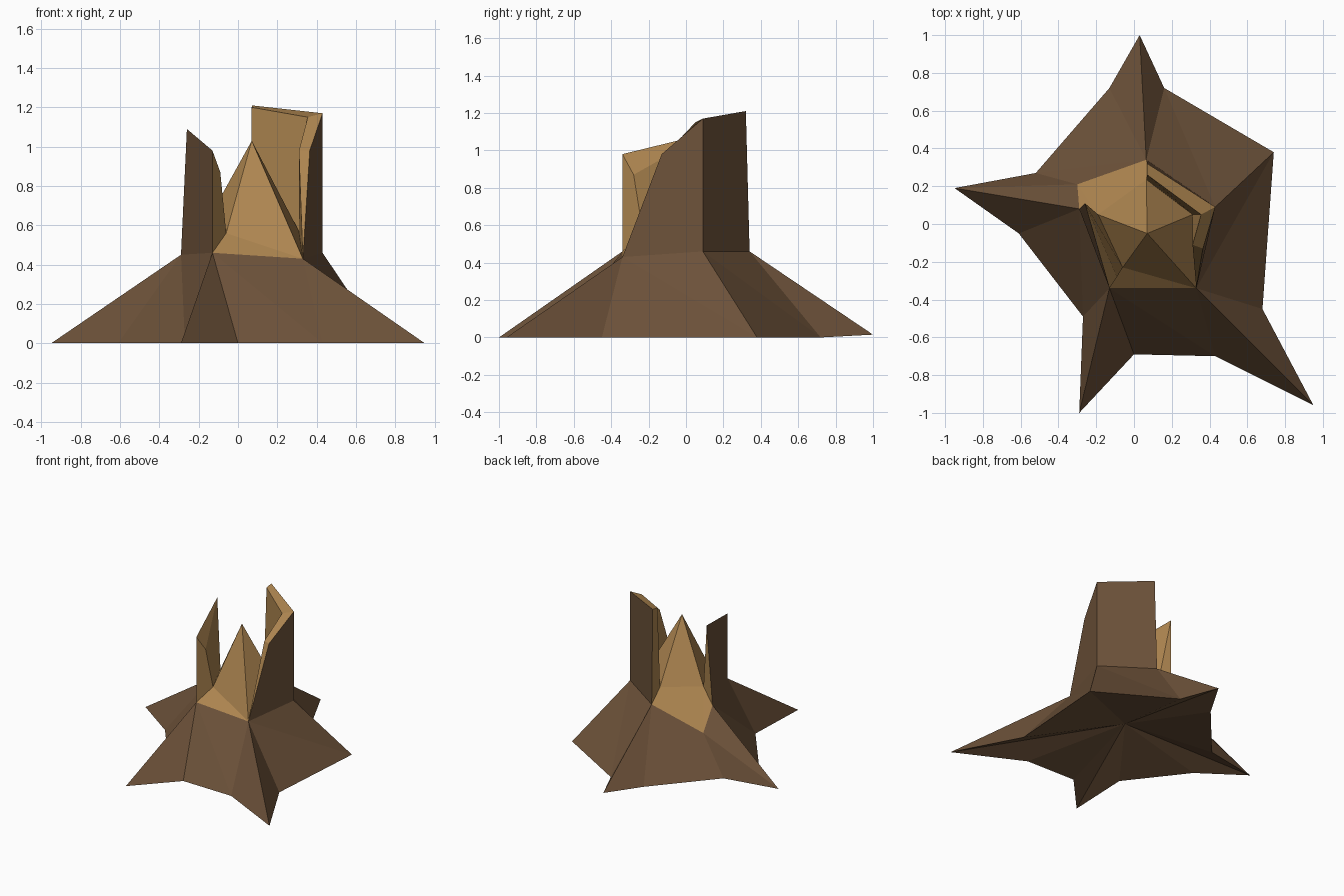
import bpy
import bmesh

cube = bpy.data.objects.get("Cube")
if cube:
    bpy.data.objects.remove(cube, do_unlink=True)


def make_material(name, colour):
    mat = bpy.data.materials.new(name)
    mat.use_nodes = True
    mat.diffuse_color = colour
    bsdf = next(n for n in mat.node_tree.nodes if n.type == 'BSDF_PRINCIPLED')
    bsdf.inputs["Base Color"].default_value = colour
    bsdf.inputs["Roughness"].default_value = 0.9
    return mat


bark = make_material("bark_brown", (0.15, 0.083, 0.041, 1))
wood = make_material("split_wood_tan", (0.42, 0.235, 0.08, 1))

# Rim corners where the roots meet the broken trunk
points = {
    "rim_back": (0.065, 0.34, 0.46),
    "rim_low": (-0.3, 0.21, 0.28),
    "rim_side": (-0.29, 0.08, 0.45),
    "rim_front": (-0.13, -0.34, 0.46),
    "rim_corner": (0.33, -0.34, 0.43),
    "rim_left": (0.43, 0.09, 0.46),
    # Foot of the heartwood spike, and its tip
    "foot_back": (0.065, 0.235, 0.56),
    "foot_side": (-0.19, 0.05, 0.56),
    "foot_front": (-0.06, -0.23, 0.56),
    "foot_left": (0.31, 0.05, 0.57),
    "tip": (0.07, -0.05, 1.03),
    # Small splinter
    "splinter_peak": (-0.26, 0.11, 1.09),
    "splinter_front": (-0.13, -0.34, 0.98),
    "splinter_inner": (-0.09, -0.28, 0.87),
    # Tall splinter, outer and inner edges
    "tall_back": (0.07, 0.32, 1.21),
    "tall_left": (0.43, 0.09, 1.17),
    "tall_step": (0.365, -0.13, 0.98),
    "tall_back_inner": (0.07, 0.26, 1.2),
    "tall_left_inner": (0.355, 0.05, 1.15),
    "tall_step_inner": (0.31, -0.11, 0.98),
    # Inner centres of the root mound
    "hollow": (0.07, -0.02, 0.15),
    "heart": (0.07, -0.02, 0.3),
}
rim = ["rim_back", "rim_low", "rim_side", "rim_front", "rim_corner", "rim_left"]


def build_part(name, bark_faces, wood_faces):
    """Closed flat-shaded part from faces given as lists of point names."""
    bm = bmesh.new()
    verts = {}
    for index, faces in enumerate((bark_faces, wood_faces)):
        for face in faces:
            for key in face:
                if key not in verts:
                    verts[key] = bm.verts.new(points[key])
            bm.faces.new([verts[key] for key in face]).material_index = index
    bmesh.ops.recalc_face_normals(bm, faces=bm.faces)
    mesh = bpy.data.meshes.new(name)
    bm.to_mesh(mesh)
    bm.free()
    mesh.materials.append(bark)
    mesh.materials.append(wood)
    obj = bpy.data.objects.new(name, mesh)
    bpy.context.collection.objects.link(obj)
    return obj


# Root mound: star outline on the ground, each point tied to one rim corner
outline = [
    (0.03, 1.0, "rim_back"), (-0.13, 0.72, "rim_back"),
    (-0.52, 0.27, "rim_low"), (-0.95, 0.19, "rim_side"),
    (-0.61, -0.05, "rim_side"), (-0.27, -0.49, "rim_front"),
    (-0.29, -1.0, "rim_front"), (0, -0.69, "rim_front"),
    (0.43, -0.7, "rim_corner"), (0.95, -0.96, "rim_corner"),
    (0.68, -0.45, "rim_corner"), (0.74, 0.38, "rim_left"),
    (0.16, 0.72, "rim_back"),
]
ground = []
for number, (x, y, corner) in enumerate(outline):
    key = f"ground_{number}"
    points[key] = (x, y, 0.015 if y == 1 else 0)
    ground.append((key, corner))

root_faces = []
for (a, top_a), (b, top_b) in zip(ground, ground[1:] + ground[:1]):
    root_faces.append([a, b, top_a])
    if top_a != top_b:
        root_faces.append([top_a, b, top_b])
    root_faces.append([b, a, "hollow"])
for a, b in zip(rim, rim[1:] + rim[:1]):
    root_faces.append([a, b, "heart"])
build_part("root_mound", root_faces, [])

# Heartwood spike in the middle
feet = ["foot_back", "foot_side", "foot_front", "rim_corner", "foot_left"]
spike = [[a, b, "tip"] for a, b in zip(feet, feet[1:] + feet[:1])]
spike += [
    ["rim_back", "rim_low", "foot_side", "foot_back"],
    ["rim_low", "rim_side", "foot_side"],
    ["rim_side", "rim_front", "foot_front", "foot_side"],
    ["rim_front", "rim_corner", "foot_front"],
]
base = rim[:5] + ["foot_left", "foot_back"]
spike += [[a, b, "heart"] for a, b in zip(base, base[1:] + base[:1])]
build_part("heartwood_spike", [], spike)

# Small splinter standing on the right side
build_part(
    "small_splinter",
    [["rim_side", "rim_front", "splinter_front", "splinter_peak"]],
    [["rim_front", "foot_front", "splinter_inner", "splinter_front"],
     ["foot_front", "foot_side", "splinter_peak", "splinter_inner"],
     ["splinter_front", "splinter_inner", "splinter_peak"],
     ["rim_side", "splinter_peak", "foot_side"],
     ["rim_side", "foot_side", "foot_front", "rim_front"]])

# Tall splinter wrapping the back left corner
build_part(
    "tall_splinter",
    [["rim_corner", "rim_left", "tall_left", "tall_step"],
     ["rim_left", "rim_back", "tall_back", "tall_left"]],
    [["tall_back", "tall_back_inner", "tall_left_inner", "tall_left"],
     ["tall_left", "tall_left_inner", "tall_step_inner", "tall_step"],
     ["tall_step", "tall_step_inner", "rim_corner"],
     ["tall_back_inner", "foot_back", "foot_left", "tall_left_inner"],
     ["tall_left_inner", "foot_left", "tall_step_inner"],
     ["tall_step_inner", "foot_left", "rim_corner"],
     ["rim_back", "foot_back", "tall_back_inner", "tall_back"],
     ["rim_back", "rim_left", "foot_left", "foot_back"],
     ["rim_left", "rim_corner", "foot_left"]])
